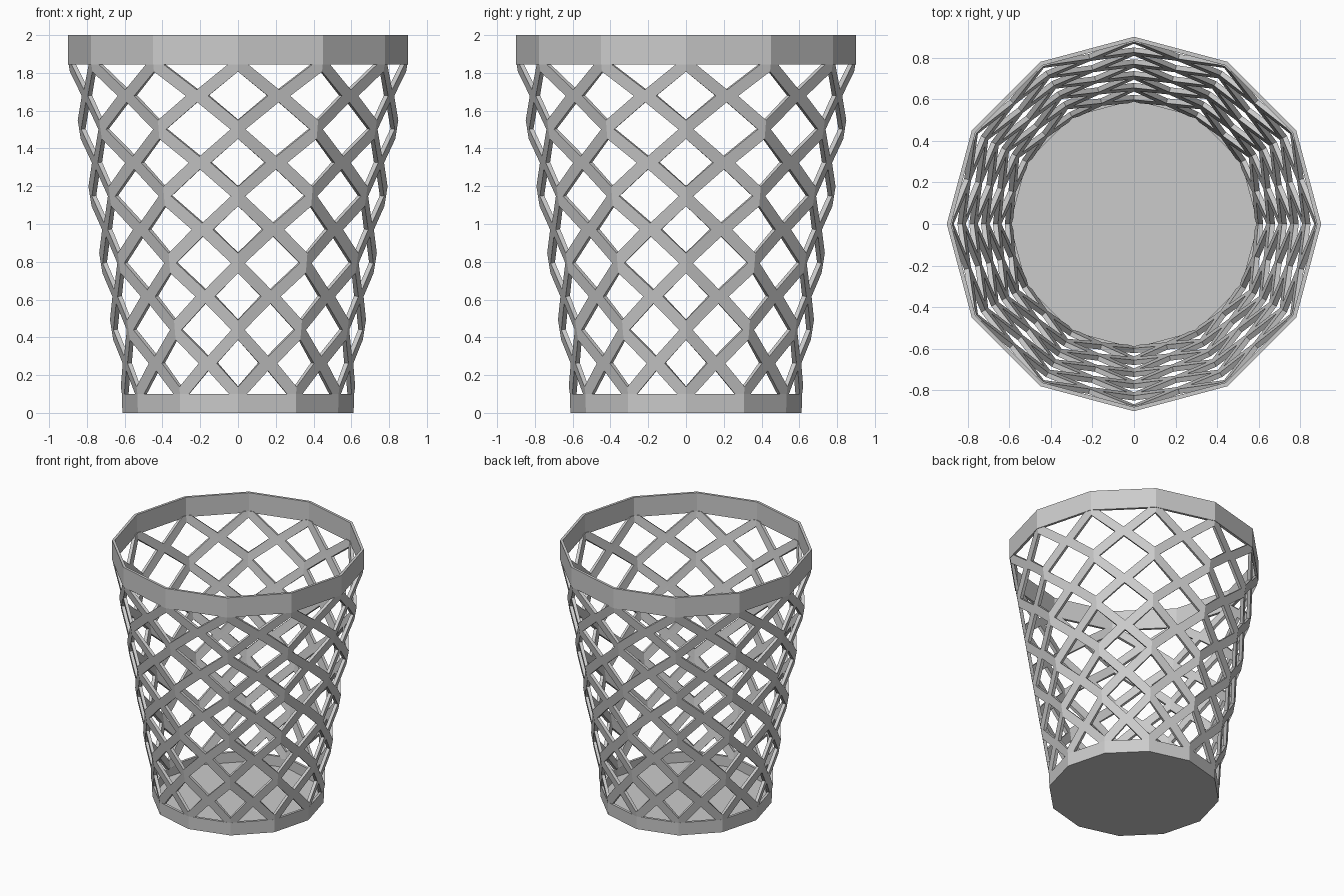
import bpy, bmesh, math
from mathutils import Vector

if "Cube" in bpy.data.objects:
    bpy.data.objects.remove(bpy.data.objects["Cube"])

N, ROWS = 12, 5
Z0, Z1 = 0.085, 1.855
R0, R1 = 0.612, 0.898
HALF = 0.026            # half width of a lattice strip
STEP = (Z1 - Z0) / ROWS


def add_object(name, bm):
    mesh = bpy.data.meshes.new(name)
    bm.to_mesh(mesh)
    bm.free()
    obj = bpy.data.objects.new(name, mesh)
    bpy.context.collection.objects.link(obj)
    return obj


def lathe(name, profile, closed):
    """Sweep an (r, z) profile round z with flat sides; r = 0 ends become caps."""
    bm = bmesh.new()
    rings = []
    for r, z in profile:
        rings.append([bm.verts.new((r * math.cos(2 * math.pi * k / N),
                                    r * math.sin(2 * math.pi * k / N), z)) for k in range(N)])
    pairs = list(zip(rings, rings[1:]))
    if closed:
        pairs.append((rings[-1], rings[0]))
    else:
        bm.faces.new(rings[0])
        bm.faces.new(rings[-1])
    for a, b in pairs:
        for k in range(N):
            n = (k + 1) % N
            bm.faces.new((a[k], a[n], b[n], b[k]))
    bmesh.ops.recalc_face_normals(bm, faces=bm.faces)
    return add_object(name, bm)


def node(k, j):
    r = R0 + (R1 - R0) * j / ROWS
    a = 2 * math.pi * k / N
    return Vector((r * math.cos(a), r * math.sin(a), Z0 + STEP * j))


def add_face(bm, pts):
    f = bm.faces.new([bm.verts.new(p) for p in pts])
    f.normal_update()
    c = f.calc_center_median()
    if f.normal.x * c.x + f.normal.y * c.y < 0:
        f.normal_flip()


# Lattice: each wall panel carries a diagonal cross made of flat strips
bm = bmesh.new()
for j in range(ROWS):
    for k in range(N):
        corners = [node(k, j), node(k + 1, j), node(k + 1, j + 1), node(k, j + 1)]
        c = sum(corners, Vector()) / 4
        for i in range(4):
            a, b = corners[i], corners[(i + 1) % 4]
            length = (b - a).length
            if i % 2 == 0:      # horizontal panel edge
                height = STEP / 2
            else:               # slanted upright panel edge
                height = (corners[0] - corners[1]).length / 4 + (corners[2] - corners[3]).length / 4
                height *= 0.5 * 2 / 2
                height = max(height, 0.1)
            sin_a = height / math.hypot(height, length / 2)
            t = HALF / (length * sin_a)
            a2, b2 = a.lerp(b, t), b.lerp(a, t)
            c2 = c.lerp((a + b) / 2, 2 * t)
            add_face(bm, (a, a2, c2, c))
            add_face(bm, (c, c2, b2, b))
bmesh.ops.remove_doubles(bm, verts=bm.verts, dist=0.0005)
lattice = add_object("lattice_wall", bm)
mod = lattice.modifiers.new("thickness", 'SOLIDIFY')
mod.thickness = 0.024
mod.offset = -1

# Top rim band
lathe("top_rim", [(0.9, 1.845), (0.9, 2.0), (0.88, 2.0), (0.88, 1.845)], True)

# Base tray: floor plate with a low upright band
lathe("base_tray", [(0.612, 0.0), (0.615, 0.1), (0.595, 0.1), (0.595, 0.02)], False)
